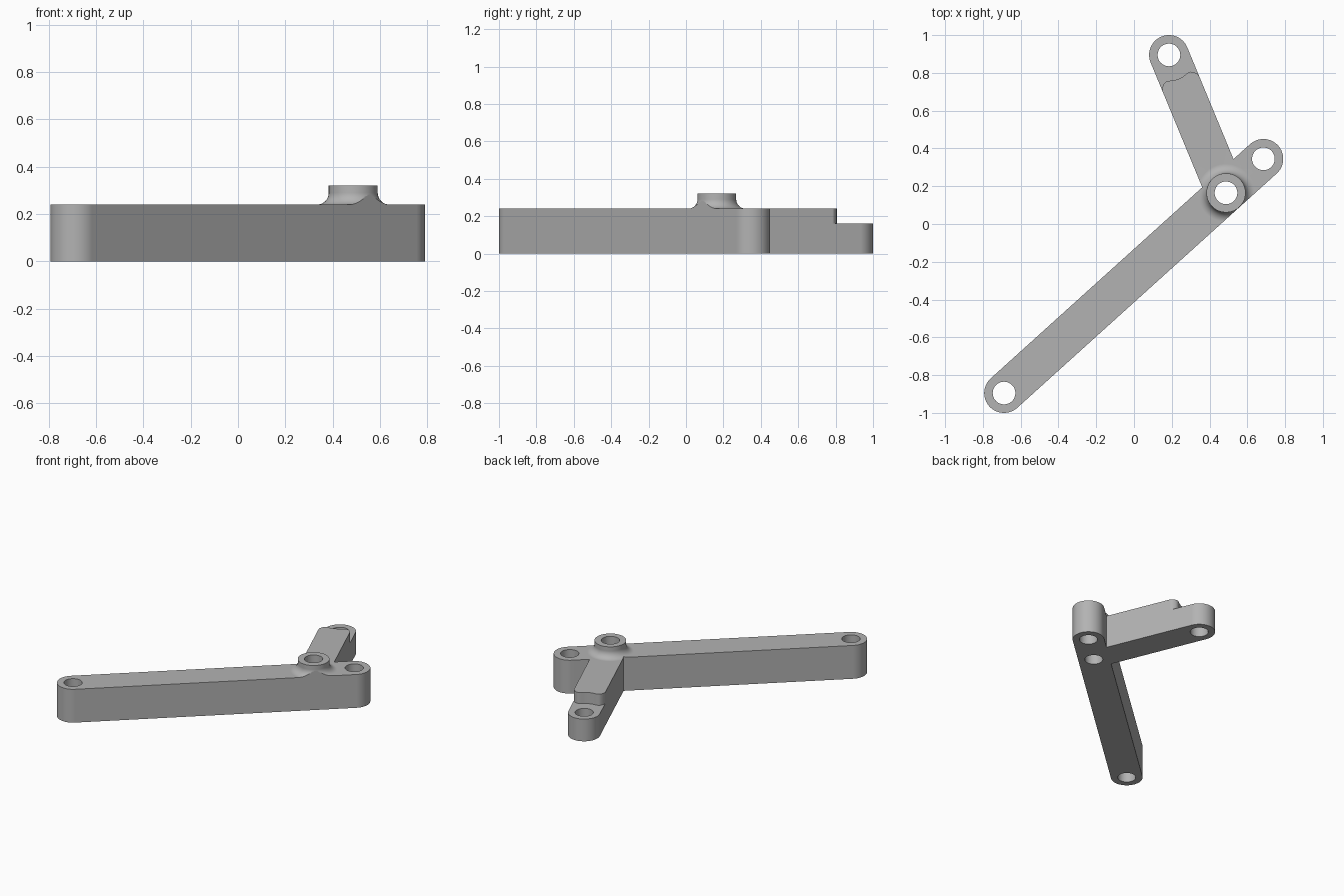
import bpy, bmesh, math
from mathutils import Vector

if "Cube" in bpy.data.objects:
    bpy.data.objects.remove(bpy.data.objects["Cube"])

R, HOLE, TOP = 0.105, 0.06, 0.24          # arm half width, bore radius, arm height
BOSS_R, BOSS_TOP, FILLET = 0.1035, 0.32, 0.05
A, B = Vector((-0.688, -0.895)), Vector((0.685, 0.345))   # long arm ends
C, D = Vector((0.487, 0.165)), Vector((0.185, 0.895))     # side arm root and tip

grey = bpy.data.materials.new("plain_grey")
grey.diffuse_color = (0.45, 0.45, 0.45, 1)
grey.use_nodes = True
grey.node_tree.nodes["Principled BSDF"].inputs["Base Color"].default_value = grey.diffuse_color


def add_object(name, bm):
    bmesh.ops.recalc_face_normals(bm, faces=bm.faces)
    me = bpy.data.meshes.new(name)
    bm.to_mesh(me)
    bm.free()
    me.materials.append(grey)
    ob = bpy.data.objects.new(name, me)
    bpy.context.collection.objects.link(ob)
    return ob


def prism(name, points, z0, z1):
    bm = bmesh.new()
    face = bm.faces.new([bm.verts.new((p[0], p[1], z0)) for p in points])
    ext = bmesh.ops.extrude_face_region(bm, geom=[face])
    verts = [g for g in ext["geom"] if isinstance(g, bmesh.types.BMVert)]
    bmesh.ops.translate(bm, verts=verts, vec=(0, 0, z1 - z0))
    return add_object(name, bm)


def arc(centre, radius, start, sweep, n):
    return [(centre.x + radius * math.cos(start + sweep * i / n),
             centre.y + radius * math.sin(start + sweep * i / n)) for i in range(n + 1)]


def half_round(p, q):
    """Rounded end at q for an arm running from p to q."""
    d = q - p
    return arc(q, R, math.atan2(d.y, d.x) - math.pi / 2, math.pi, 32)


def apply_boolean(ob, tool, operation):
    mod = ob.modifiers.new("cut", 'BOOLEAN')
    mod.object, mod.operation, mod.solver = tool, operation, 'EXACT'
    bpy.context.view_layer.objects.active = ob
    bpy.ops.object.modifier_apply(modifier=mod.name)
    bpy.data.objects.remove(tool)


# Long arm with two rounded ends, and side arm with a square root inside it
u = (D - C).normalized()
n = Vector((u.y, -u.x))
lever = prism("pivot_lever", half_round(A, B) + half_round(B, A), 0, 0.5)
side = prism("side_arm", half_round(C, D) + [C - n * R, C + n * R], 0, 0.5)
apply_boolean(lever, side, 'UNION')

# Turned envelope: flat top level, fillet and raised boss around the pivot
profile = [(0, -0.2), (3, -0.2), (3, TOP)]
for i in range(13):
    a = math.pi / 2 * i / 12
    profile.append((BOSS_R + FILLET * (1 - math.sin(a)), TOP + FILLET * (1 - math.cos(a))))
profile += [(BOSS_R, BOSS_TOP), (0, BOSS_TOP)]
bm = bmesh.new()
vs = [bm.verts.new((C.x + r, C.y, z)) for r, z in profile]
edges = [bm.edges.new(pair) for pair in zip(vs, vs[1:])]
bmesh.ops.spin(bm, geom=vs + edges, cent=(C.x, C.y, 0), axis=(0, 0, 1),
               angle=math.tau, steps=64, use_merge=False)
bmesh.ops.remove_doubles(bm, verts=bm.verts, dist=1e-5)
apply_boolean(lever, add_object("boss_envelope", bm), 'INTERSECT')

# Step at the side arm tip, with a wavy shoulder
half = [(0, .137), (.025, .135), (.045, .129), (.06, .125), (.072, .126),
        (.083, .131), (.094, .142), (.101, .153), (.106, .167)]
wave = [(-s, t) for s, t in reversed(half[1:])] + half
outline = [(-0.2, 0.167)] + wave + [(0.2, 0.167), (0.2, -0.2), (-0.2, -0.2)]
step = prism("step_cutter", [D + n * s - u * t for s, t in outline], 0.16, 0.6)
apply_boolean(lever, step, 'DIFFERENCE')

# Through bores
for p in (A, B, C, D):
    apply_boolean(lever, prism("bore", arc(p, HOLE, 0, math.tau, 48)[:-1], -0.1, 0.7),
                  'DIFFERENCE')

# Smooth curved walls, crisp flats
bpy.ops.object.select_all(action='DESELECT')
lever.select_set(True)
bpy.context.view_layer.objects.active = lever
bpy.ops.object.shade_smooth_by_angle(angle=math.radians(30))
mod = lever.modifiers.new("flat_normals", 'WEIGHTED_NORMAL')
mod.keep_sharp = True
